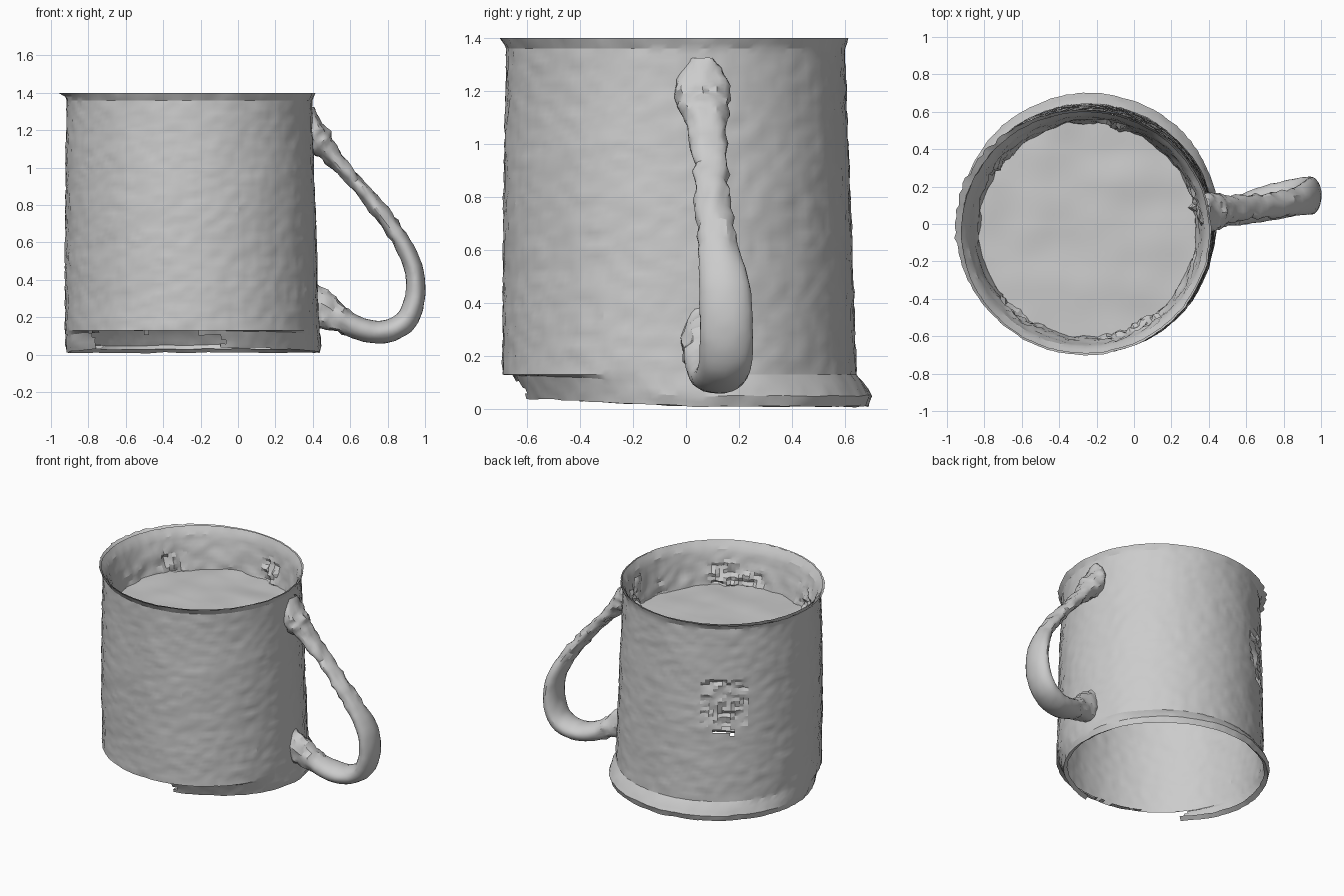
import bpy, bmesh, math
from mathutils import Vector, noise

if "Cube" in bpy.data.objects:
    bpy.data.objects.remove(bpy.data.objects["Cube"])

SIDES = 144


def finish(name, bm, angle=30):
    bmesh.ops.recalc_face_normals(bm, faces=bm.faces)
    mesh = bpy.data.meshes.new(name)
    bm.to_mesh(mesh)
    bm.free()
    ob = bpy.data.objects.new(name, mesh)
    bpy.context.collection.objects.link(ob)
    bpy.ops.object.select_all(action='DESELECT')
    bpy.context.view_layer.objects.active = ob
    ob.select_set(True)
    bpy.ops.object.shade_smooth_by_angle(angle=math.radians(angle))
    return ob


def bridge(bm, rings):
    n = len(rings[0])
    for a, b in zip(rings, rings[1:]):
        for i in range(n):
            j = (i + 1) % n
            bm.faces.new((a[i], a[j], b[j], b[i]))


def stations(keys, step=0.022):
    # Fill in extra rings between the key rings
    out = [keys[0]]
    for a, b in zip(keys, keys[1:]):
        n = max(1, round(max(abs(p - q) for p, q in zip(a, b)) / step))
        out += [tuple(p + (q - p) * k / n for p, q in zip(a, b)) for k in range(1, n + 1)]
    return out


def turned(keys, rough, tweak=None):
    # Keys are (z, centre x, centre y, radius x, radius y)
    bm = bmesh.new()
    rings = []
    for z, cx, cy, rx, ry in stations(keys):
        ring = []
        for i in range(SIDES):
            a = math.tau * i / SIDES
            c, s = math.cos(a), math.sin(a)
            p = Vector((cx + rx * c, cy + ry * s, z))
            d = rough * (0.8 * noise.noise(p * 24) + 0.5 * noise.noise(p * 5))
            p += Vector((c, s, 0)) * d
            if tweak:
                tweak(p, a, c, s)
            ring.append(bm.verts.new(p))
        rings.append(ring)
    bridge(bm, rings)
    return bm, rings


# Outer wall: open shell with a torn lip, a rough patch and an off-centre foot
def ragged_edges(p, a, c, s):
    d = 0
    if p.z > 1.39:
        d = max(0, math.cos(a - 2.75)) ** 4 * 0.03 * (1 + noise.noise(p * 25))
    elif p.z < 0.11:
        p.z = max(0, p.z + max(0, -s) * 0.03 + 0.006 * noise.noise(p * 9))
    if abs(a - 2.2) < 0.2 and abs(p.z - 0.83) < 0.16:
        d = 0.025 * noise.noise(p * 30) - 0.01
    p.x += c * d
    p.y += s * d


bm, rings = turned([
    (0.03, -0.24, 0.035, 0.645, 0.63),
    (0.01, -0.24, 0.035, 0.675, 0.65),
    (0.05, -0.24, 0.035, 0.685, 0.665),
    (0.10, -0.242, 0.005, 0.681, 0.663),
    (0.13, -0.245, -0.025, 0.678, 0.668),
    (0.80, -0.255, -0.035, 0.67, 0.655),
    (1.20, -0.26, -0.037, 0.657, 0.642),
    (1.36, -0.26, -0.04, 0.655, 0.638),
    (1.40, -0.26, -0.045, 0.672, 0.655)], 0.008, ragged_edges)

# Torn hole in the back left, and the missing stretch of foot at the front
torn = []
for f in bm.faces:
    m = f.calc_center_median()
    a = math.atan2(m.y + 0.035, m.x + 0.255)
    jag = noise.noise(m * 20)
    if abs(a - 2.2) < 0.12 and abs(m.z - 0.63 - 0.03 * jag) < 0.022:
        torn.append(f)
    if -2.55 < a + 0.1 * jag < -1.3 and m.z < 0.125 + 0.03 * jag:
        torn.append(f)
bmesh.ops.delete(bm, geom=torn, context='FACES')
finish("outer_wall", bm, 20)


# Inner wall: crusty towards the bottom, running from the lip to the fill level
def crust(p, a, c, s):
    depth = max(0, min(1, (1.32 - p.z) / 0.12))
    clump = max(0, noise.noise(Vector((c * 2, s * 2, 3))))
    d = depth * (0.012 * noise.noise(p * 13) + 0.12 * clump * noise.noise(p * 28))
    p.x += c * d
    p.y += s * d


bm, rings = turned([
    (1.40, -0.26, -0.045, 0.664, 0.645),
    (1.35, -0.257, -0.04, 0.632, 0.616),
    (1.24, -0.25, -0.035, 0.602, 0.592),
    (1.10, -0.245, -0.03, 0.575, 0.57)], 0.007, crust)
finish("inner_wall", bm, 20)


# Fill surface: gently rippled disc
def ripple(p, a, c, s):
    p.z += 0.012 * noise.noise(p * 5)


bm, rings = turned([
    (1.12, -0.245, -0.03, 0.59, 0.585),
    (1.12, -0.245, -0.03, 0.05, 0.05)], 0.004, ripple)
bm.faces.new(rings[-1])
finish("fill_surface", bm)

# Handle: (x, y, z, half thickness, half width)
path = [
    (0.375, 0.06, 1.32, 0.03, 0.05), (0.395, 0.06, 1.22, 0.06, 0.10),
    (0.43, 0.065, 1.145, 0.075, 0.10), (0.49, 0.075, 1.08, 0.052, 0.075),
    (0.60, 0.09, 0.955, 0.038, 0.066),
    (0.74, 0.10, 0.79, 0.04, 0.066), (0.86, 0.12, 0.625, 0.045, 0.075),
    (0.935, 0.145, 0.47, 0.05, 0.095), (0.947, 0.152, 0.31, 0.054, 0.1),
    (0.90, 0.15, 0.185, 0.06, 0.1), (0.80, 0.13, 0.125, 0.06, 0.1),
    (0.68, 0.105, 0.13, 0.062, 0.095), (0.56, 0.075, 0.18, 0.066, 0.08),
    (0.46, 0.055, 0.235, 0.10, 0.07), (0.385, 0.05, 0.26, 0.13, 0.065)]


def spline(pts, n):
    # Smooth curve through all the points
    out = []
    for i in range(len(pts) - 1):
        quad = [pts[max(i - 1, 0)], pts[i], pts[i + 1], pts[min(i + 2, len(pts) - 1)]]
        for k in range(n):
            t = k / n
            out.append(tuple(b + 0.5 * t * (c - a + t * (2 * a - 5 * b + 4 * c - d
                             + t * (3 * (b - c) + d - a))) for a, b, c, d in zip(*quad)))
    return out + [pts[-1]]


path = spline(path, 5)
bm = bmesh.new()
rings = []
for i, (x, y, z, t, w) in enumerate(path):
    p, q = path[max(i - 1, 0)], path[min(i + 1, len(path) - 1)]
    tangent = Vector((q[0] - p[0], 0, q[2] - p[2])).normalized()
    normal = Vector((tangent.z, 0, -tangent.x))
    ring = []
    for k in range(24):
        a = math.tau * k / 24
        out = normal * t * math.cos(a) + Vector((0, w * math.sin(a), 0))
        v = Vector((x, y, z)) + out
        rough = 0.018 if z > 0.6 or x < 0.6 else 0.004
        ring.append(bm.verts.new(v + out.normalized() * rough * noise.noise(v * 24)))
    rings.append(ring)
bridge(bm, rings)
finish("handle", bm)
